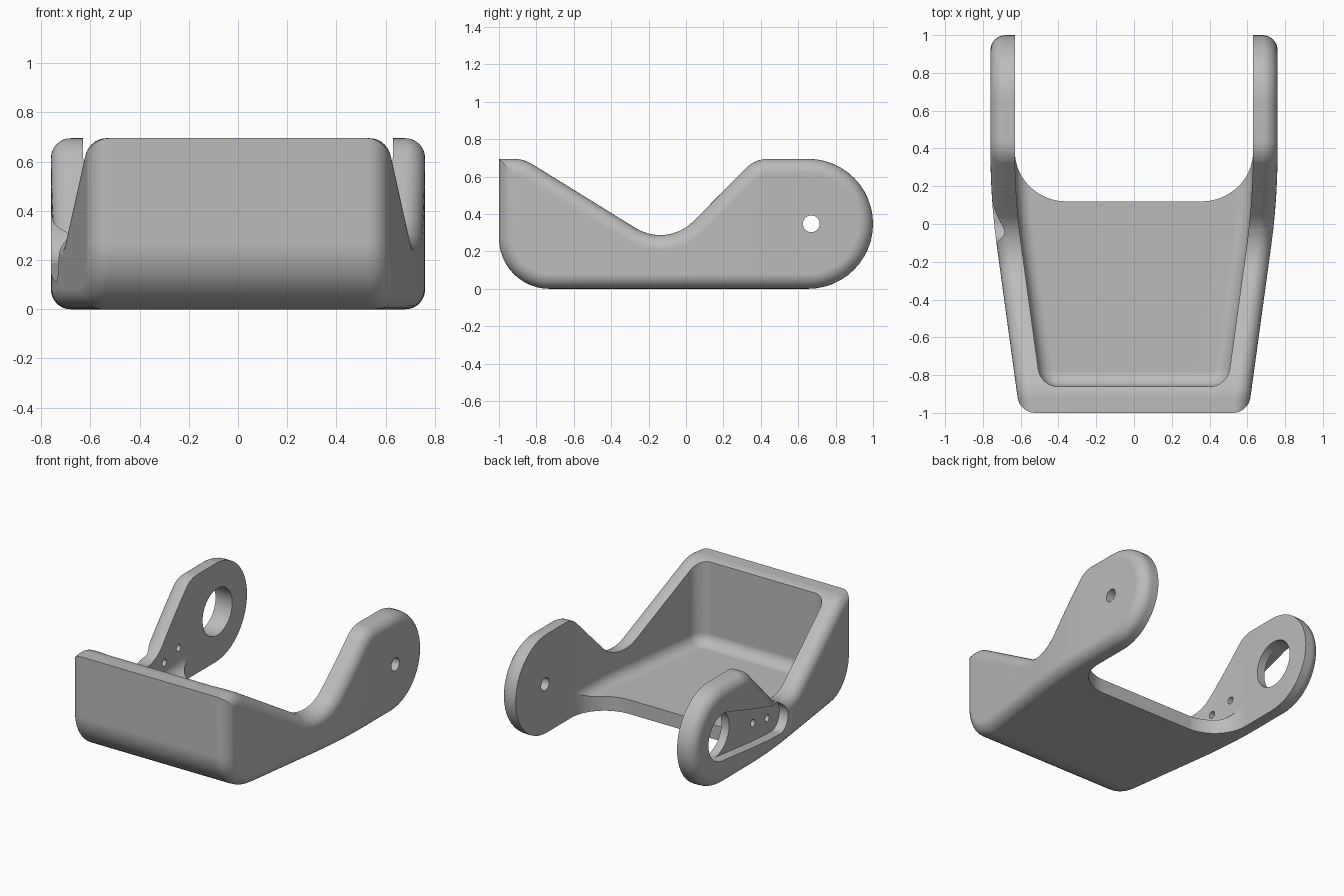
import bpy
import bmesh
import math
from mathutils import Vector

old = bpy.data.objects.get("Cube")
if old:
    bpy.data.objects.remove(old, do_unlink=True)

HALF, INNER, HEIGHT, FLOOR = 0.76, 0.63, 0.695, 0.1
PIVOT_Y, PIVOT_Z = 0.67, HEIGHT / 2


def rounded(corners, steps=12):
    """Closed 2D outline from (a, b, radius) corners."""
    pts = []
    for i, (a, b, r) in enumerate(corners):
        p = Vector((a, b))
        u = (Vector(corners[i - 1][:2]) - p).normalized()
        v = (Vector(corners[(i + 1) % len(corners)][:2]) - p).normalized()
        if r == 0:
            pts.append(p)
            continue
        half = u.angle(v) / 2
        centre = p + (u + v).normalized() * r / math.sin(half)
        start = p + u * r / math.tan(half) - centre
        end = p + v * r / math.tan(half) - centre
        sweep = start.angle_signed(end)
        for k in range(steps + 1):
            t = -sweep * k / steps
            c, s = math.cos(t), math.sin(t)
            pts.append(centre + Vector((start.x * c - start.y * s, start.x * s + start.y * c)))
    return [p for i, p in enumerate(pts) if (p - pts[i - 1]).length > 1e-4]


def circle(y, z, r, n=48):
    return [Vector((y + r * math.cos(2 * math.pi * i / n), z + r * math.sin(2 * math.pi * i / n)))
            for i in range(n)]


def prism(name, outline, axis, lo, hi, bevel=0, both=True):
    """Extrude an outline along x or z, optionally rounding the end rims."""
    def place(p, d):
        return (d, p.x, p.y) if axis == "x" else (p.x, p.y, d)
    bm = bmesh.new()
    low = [bm.verts.new(place(p, lo)) for p in outline]
    high = [bm.verts.new(place(p, hi)) for p in outline]
    ends = [bm.faces.new(low), bm.faces.new(high)]
    for i in range(len(outline)):
        bm.faces.new((low[i - 1], low[i], high[i], high[i - 1]))
    bmesh.ops.recalc_face_normals(bm, faces=bm.faces)
    if bevel:
        rims = [e for f in (ends if both else ends[:1]) for e in f.edges]
        bmesh.ops.bevel(bm, geom=rims, offset=bevel, segments=8, profile=0.5,
                        affect="EDGES", clamp_overlap=False)
    mesh = bpy.data.meshes.new(name)
    bm.to_mesh(mesh)
    bm.free()
    obj = bpy.data.objects.new(name, mesh)
    bpy.context.collection.objects.link(obj)
    return obj


# Outer body from the side profile, with rounded side rims
side = rounded([(-1, 0, 0.27), (1, 0, PIVOT_Z), (1, HEIGHT, PIVOT_Z), (0.37, HEIGHT, 0.17),
                (-0.1, 0.22, 0.25), (-0.868, HEIGHT, 0.2), (-1, HEIGHT, 0)])
bracket = prism("bracket", side, "x", -HALF, HALF, bevel=0.08)

# Tray interior and the rear gap between the arms
tray = rounded([(-INNER, -0.86, 0.09), (INNER, -0.86, 0.09), (INNER, 1.2, 0), (-INNER, 1.2, 0)])
gap = rounded([(-INNER, 0.12, 0.26), (INNER, 0.12, 0.26), (INNER, 1.3, 0), (-INNER, 1.3, 0)], 20)
cutters = [prism("tray_cutter", tray, "z", FLOOR, 1, bevel=0.08, both=False),
           prism("gap_cutter", gap, "z", -0.2, 1.1)]

# Pivot hole on the left arm, large bore and two screw holes on the right arm
cutters.append(prism("pivot_cutter", circle(PIVOT_Y, PIVOT_Z, 0.045), "x", 0.5, 1))
cutters.append(prism("bore_cutter", circle(PIVOT_Y, PIVOT_Z, 0.165), "x", -1, -0.5))
for y, z in ((0.235, 0.26), (0.06, 0.225)):
    cutters.append(prism("screw_cutter", circle(y, z, 0.025, 24), "x", -1, -0.5))

# Tapered recess on the outside of the right arm
tip_y, tip_z, big, small = 0.0, 0.21, 0.164, 0.1
along = Vector((tip_y - PIVOT_Y, tip_z - PIVOT_Z))
heading = math.atan2(along.y, along.x)
spread = math.acos((big - small) / along.length)
recess = []
for k in range(25):
    t = heading - spread + 2 * spread * k / 24
    recess.append(Vector((tip_y + small * math.cos(t), tip_z + small * math.sin(t))))
for k in range(25):
    t = heading + spread + 2 * (math.pi - spread) * k / 24
    recess.append(Vector((PIVOT_Y + big * math.cos(t), PIVOT_Z + big * math.sin(t))))
cutters.append(prism("recess_cutter", recess, "x", -1, -0.69))

bpy.context.view_layer.objects.active = bracket
for cutter in cutters:
    mod = bracket.modifiers.new("cut", "BOOLEAN")
    mod.operation, mod.solver, mod.object = "DIFFERENCE", "EXACT", cutter
    bpy.ops.object.modifier_apply(modifier=mod.name)
    bpy.data.objects.remove(cutter, do_unlink=True)


# Taper the tray towards the front, easing into the straight arms
def narrowing(y):
    start, end, slope = -0.12, 0.38, 0.137
    if y >= end:
        return 0
    if y >= start:
        return slope * (end - y) ** 2 / (2 * (end - start))
    return slope * ((end - start) / 2 + start - y)


bm = bmesh.new()
bm.from_mesh(bracket.data)
for i in range(11):
    bmesh.ops.bisect_plane(bm, geom=bm.verts[:] + bm.edges[:] + bm.faces[:], dist=1e-5,
                           plane_co=(0, -0.12 + 0.05 * i, 0), plane_no=(0, 1, 0))
for v in bm.verts:
    v.co.x -= max(-1, min(1, v.co.x / 0.5)) * narrowing(v.co.y)
bm.to_mesh(bracket.data)
bm.free()

# Plain grey finish
grey = bpy.data.materials.new("plain_grey")
grey.use_nodes = True
colour = (0.5, 0.5, 0.5, 1)
grey.diffuse_color = colour
grey.node_tree.nodes["Principled BSDF"].inputs["Base Color"].default_value = colour
bracket.data.materials.clear()
bracket.data.materials.append(grey)

bpy.ops.object.select_all(action="DESELECT")
bracket.select_set(True)
bpy.ops.object.shade_smooth_by_angle(angle=math.radians(30))
weighted = bracket.modifiers.new("weighted_normals", "WEIGHTED_NORMAL")
weighted.keep_sharp = True
